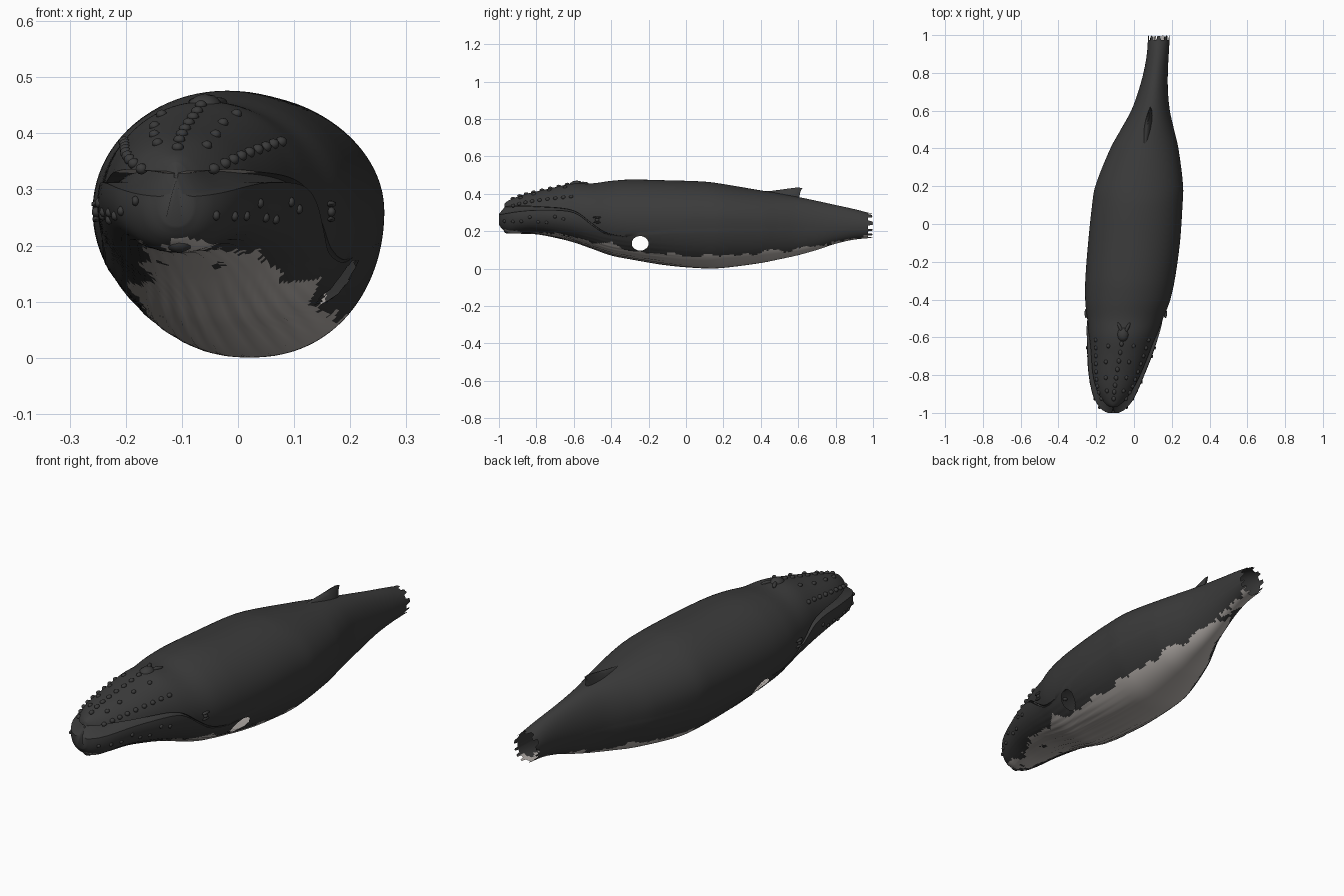
import bpy, bmesh, math, random
from mathutils import Matrix, Vector, noise

if "Cube" in bpy.data.objects:
    bpy.data.objects.remove(bpy.data.objects["Cube"])

random.seed(4)

def mat(name, c):
    m = bpy.data.materials.new(name)
    m.diffuse_color = (*c, 1)
    m.use_nodes = True
    m.node_tree.nodes["Principled BSDF"].inputs["Base Color"].default_value = m.diffuse_color
    return m

DARK = mat("dark grey skin", (0.043, 0.043, 0.043))
PALE = mat("pale belly", (0.48, 0.445, 0.42))

# body stations: y, left x, right x, top z, bottom z
BODY = [(-1, -.14, -.08, .347, .235), (-.985, -.168, -.052, .36, .213), (-.95, -.197, -.018, .375, .19),
        (-.9, -.22, .012, .39, .187), (-.8, -.24, .055, .412, .183), (-.7, -.247, .095, .435, .165),
        (-.6, -.25, .128, .456, .14), (-.5, -.252, .158, .456, .105), (-.4, -.258, .192, .469, .07),
        (-.3, -.258, .215, .476, .05), (-.1, -.243, .243, .472, .017), (.1, -.222, .257, .465, .001),
        (.2, -.205, .26, .452, .004), (.4, -.125, .235, .418, .03), (.5, -.07, .212, .402, .05),
        (.6, -.015, .19, .383, .072), (.7, .022, .18, .362, .1), (.8, .05, .179, .34, .133),
        (.9, .068, .184, .318, .155), (1, .075, .19, .292, .165)]
WIDEST = [(-1, .275), (-.8, .29), (-.6, .28), (-.3, .26), (.2, .26), (.6, .235), (1, .23)]
# mouth line: height, gap, groove depth, rostrum inset
MOUTH = [(-1, .31, .045, .022, .9), (-.9, .32, .032, .045, .9), (-.8, .322, .02, .04, .9),
         (-.65, .315, .012, .028, .92), (-.58, .295, .01, .02, .95), (-.5, .235, .009, .013, .98),
         (-.43, .19, .008, .009, 1), (-.33, .172, .005, .002, 1), (-.25, .183, .004, 0, 1),
         (0, .2, .004, 0, 1), (1, .21, .004, 0, 1)]
# height below which the skin is pale
BELLY = [(-1, .2), (-.95, .2), (-.7, .185), (-.5, .14), (-.4, .125), (-.25, .09), (0, .068),
         (.2, .072), (.4, .09), (.6, .105), (.75, .13), (.85, .15), (1, .18)]

def interp(table, y):
    """Smooth interpolation with finite-difference tangents."""
    y = min(max(y, table[0][0]), table[-1][0])
    i = 0
    while i < len(table) - 2 and y > table[i + 1][0]:
        i += 1
    a, b = table[i], table[i + 1]
    p, n = table[max(i - 1, 0)], table[min(i + 2, len(table) - 1)]
    h = b[0] - a[0]
    t = (y - a[0]) / h
    out = []
    for k in range(1, len(a)):
        ma = (b[k] - p[k]) / (b[0] - p[0]) * h
        mb = (n[k] - a[k]) / (n[0] - a[0]) * h
        out.append((2*t**3 - 3*t*t + 1)*a[k] + (t**3 - 2*t*t + t)*ma + (3*t*t - 2*t**3)*b[k] + (t**3 - t*t)*mb)
    return out

def section(y):
    xl, xr, zt, zb = interp(BODY, y)
    return (xl + xr) / 2, (xr - xl) / 2, zt, zb, interp(WIDEST, y)[0]

def at_angle(y, a):
    """Half-width and height of the section at angle a (-90 bottom, 90 top)."""
    cx, hw, zt, zb, zc = section(y)
    s, c = math.sin(a), max(math.cos(a), 0)
    return (hw * c, zc + (zt - zc) * s) if a > 0 else (hw * c ** .9, zc + (zc - zb) * s)

def angle_of(y, z):
    cx, hw, zt, zb, zc = section(y)
    v = (z - zc) / ((zt - zc) if z > zc else (zc - zb))
    return math.asin(max(-.97, min(.97, v)))

def upper_shift(y):
    t = max(0, min(1, (-.8 - y) / .2))
    return .03 * t * t * (3 - 2 * t)

N = 28
def half_ring(y):
    zm, gap, depth, inset = interp(MOUTH, y)
    hw = section(y)[1]
    depth = min(max(depth, 0), .75 * hw)
    lo, hi = angle_of(y, zm - gap / 2), angle_of(y, zm + gap / 2)
    up = y + upper_shift(y)
    pts = []
    for k in range(N):
        a = -math.pi / 2 + (lo + math.pi / 2) * k / (N - 1)
        w, z = at_angle(y, a)
        # throat pleats
        fade = max(0, min(1, (.15 - y) / .3, (y + .95) / .1)) * max(0, -math.sin(a) - .3)
        z += .003 * fade * (math.cos(a * 44) - 1) * -1
        pts.append((w, y, z))
    wl, zl = at_angle(y, lo)
    wu, zu = at_angle(y, hi)
    pts.append((wl - depth, y, zl + .1 * gap))
    pts.append((wu * inset - depth * .9, up, zu - .1 * gap))
    for k in range(N):
        a = hi + (math.pi / 2 - hi) * k / (N - 1)
        w, z = at_angle(y, a)
        pts.append((w * inset, up, z))
    return pts

def finish(bm, name, mats, angle=50):
    me = bpy.data.meshes.new(name)
    bm.to_mesh(me)
    bm.free()
    for m in mats:
        me.materials.append(m)
    ob = bpy.data.objects.new(name, me)
    bpy.context.collection.objects.link(ob)
    bpy.ops.object.select_all(action='DESELECT')
    ob.select_set(True)
    bpy.context.view_layer.objects.active = ob
    bpy.ops.object.shade_smooth_by_angle(angle=math.radians(angle))
    return ob

# body, jaws and tail stock in one loft
bm = bmesh.new()
ys = [-1, -.997, -.992, -.985, -.977, -.968] + [-.958 + i * 1.943 / 168 for i in range(169)]
rings = []
for i, y in enumerate(ys):
    h = half_ring(y)
    cx = section(y)[0]
    full = [(cx + w, py, z) for w, py, z in h] + [(cx - w, py, z) for w, py, z in h[-2:0:-1]]
    if i == len(ys) - 1:      # torn tail end
        full = [(x, py + (.014 if (j // 5) % 2 else -.012) + random.uniform(-.006, .0), z)
                for j, (x, py, z) in enumerate(full)]
    rings.append([bm.verts.new(p) for p in full])
M = len(rings[0])
for r0, r1 in zip(rings, rings[1:]):
    for j in range(M):
        k = (j + 1) % M
        f = bm.faces.new((r0[j], r0[k], r1[k], r1[j]))
        c = f.calc_center_median()
        edge = interp(BELLY, c.y)[0] + .022 * noise.noise(c * 14) + .012 * noise.noise(c * 45)
        lip = j in (N + 1, M - N - 2) and c.y < -.78
        f.material_index = 1 if c.z < edge or lip else 0
bm.faces.new(rings[0])
bmesh.ops.recalc_face_normals(bm, faces=bm.faces)

# open flipper sockets
HY, HZ, RY, RZ = -.245, .135, .045, .039
def socket(p):
    return math.hypot((p.y - HY) / RY, (p.z - HZ) / RZ)
bmesh.ops.delete(bm, geom=[f for f in bm.faces if socket(f.calc_center_median()) < 1], context='FACES')
for v in bm.verts:
    if abs(v.co.y - HY) < .1 and any(e.is_boundary for e in v.link_edges):
        r = socket(v.co)
        v.co.y, v.co.z = HY + (v.co.y - HY) / r, HZ + (v.co.z - HZ) / r
finish(bm, "whale_body", [DARK, PALE])

def top_point(y, s):
    """Point on the upper surface at side fraction s (-1..1)."""
    inset = interp(MOUTH, y)[3]
    w, z = at_angle(y, math.acos(abs(s)))
    return Vector((section(y)[0] + math.copysign(w * inset, s), y + upper_shift(y), z))

def side_point(y, z, sgn):
    return Vector((section(y)[0] + sgn * at_angle(y, angle_of(y, z))[0], y, z))

def blob(bm, p, size, rot=0):
    m = Matrix.Translation(p) @ Matrix.Rotation(rot, 4, 'Z') @ Matrix.Diagonal((*size, 1))
    bmesh.ops.create_icosphere(bm, subdivisions=2, radius=1, matrix=m)

# knobs on the rostrum and lower jaw
bm = bmesh.new()
for i in range(8):
    blob(bm, top_point(-.95 + i * .045, 0), (.011, .014, .009))
for sgn in (-1, 1):
    for i in range(9):
        y = -.95 + i * .042
        blob(bm, top_point(y, sgn * .8), (.011, .012, .010))
        if i % 2:
            blob(bm, top_point(y + .01, sgn * (.42 + random.uniform(-.06, .06))), (.010, .012, .009))
    for i in range(8):
        y = -.97 + i * .045
        blob(bm, side_point(y, .265 + random.uniform(-.02, .015), sgn), (.007, .010, .009))
blob(bm, Vector((-.105, -.955, .205)), (.025, .02, .018))
finish(bm, "head_knobs", [DARK])

# blowhole hump with two nostril ridges
bm = bmesh.new()
blob(bm, top_point(-.585, 0) - Vector((0, 0, .012)), (.032, .04, .026))
for sgn in (-1, 1):
    blob(bm, top_point(-.55, sgn * .1), (.009, .032, .009), -sgn * .45)
finish(bm, "blowhole", [DARK])

# eyes with lids
bm = bmesh.new()
for sgn in (-1, 1):
    p = side_point(-.475, .26, sgn)
    blob(bm, p, (.008, .012, .009))
    blob(bm, p + Vector((0, .002, .014)), (.009, .026, .006))
    blob(bm, p + Vector((0, .002, -.013)), (.007, .024, .005))
finish(bm, "eyes", [DARK])

# dorsal fin: ridge y, ridge z, base y, half thickness
bm = bmesh.new()
FIN = [(.40, .412, .40, .006), (.46, .416, .45, .016), (.52, .424, .50, .021), (.57, .431, .54, .02),
       (.60, .434, .57, .016), (.622, .43, .59, .011), (.612, .412, .605, .006)]
rows = []
for y, z, by, t in FIN:
    x, zt = section(by)[0], section(by)[2] - .012
    mid = ((y + by) / 2, (z + zt) / 2 + .004)
    rows.append([bm.verts.new(p) for p in ((x - t, by, zt), (x - t * .6, *mid), (x - .002, y, z),
                                           (x + .002, y, z), (x + t * .6, *mid), (x + t, by, zt))])
for a, b in zip(rows, rows[1:]):
    for j in range(5):
        bm.faces.new((a[j], a[j + 1], b[j + 1], b[j]))
bm.faces.new(rows[0])
bm.faces.new(rows[-1])
bmesh.ops.recalc_face_normals(bm, faces=bm.faces)
finish(bm, "dorsal_fin", [DARK])
